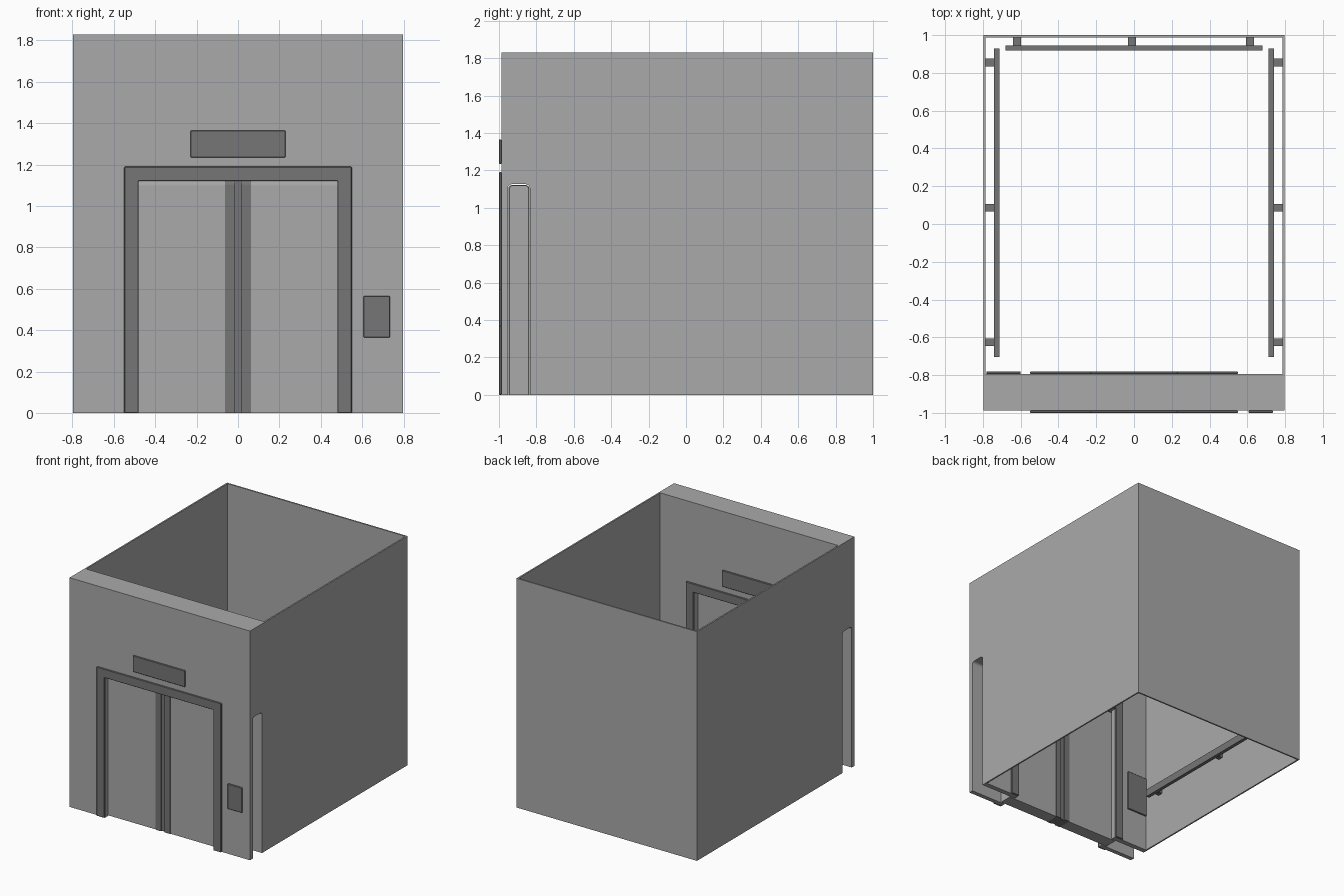
import bpy, bmesh

if "Cube" in bpy.data.objects:
    bpy.data.objects.remove(bpy.data.objects["Cube"])


def material(name, v):
    m = bpy.data.materials.new(name)
    m.diffuse_color = (v, v, v, 1)
    m.use_nodes = True
    m.node_tree.nodes["Principled BSDF"].inputs["Base Color"].default_value = m.diffuse_color
    return m


LIGHT = material("light_grey_metal", 0.40)
DARK = material("dark_grey_metal", 0.18)


def finish(name, bm, mat, bevel=0):
    bmesh.ops.recalc_face_normals(bm, faces=bm.faces)
    me = bpy.data.meshes.new(name)
    bm.to_mesh(me)
    bm.free()
    me.materials.append(mat)
    ob = bpy.data.objects.new(name, me)
    bpy.context.collection.objects.link(ob)
    if bevel:
        b = ob.modifiers.new("soft_edges", 'BEVEL')
        b.width, b.segments = bevel, 1
    return ob


def box(name, x, y, z, mat, bevel=0, round_x=0):
    """Box from (min, max) ranges; round_x rounds the edges running along x."""
    bm = bmesh.new()
    bmesh.ops.create_cube(bm, size=1)
    for v in bm.verts:
        v.co = [r[0] + (c + 0.5) * (r[1] - r[0]) for c, r in zip(v.co, (x, y, z))]
    if round_x:
        edges = [e for e in bm.edges
                 if abs(e.verts[0].co.x - e.verts[1].co.x) > 1e-4
                 and e.verts[0].co.z > z[1] - 1e-4]
        bmesh.ops.bevel(bm, geom=edges, offset=round_x, segments=4,
                        profile=0.5, affect='EDGES')
    return finish(name, bm, mat, bevel)


def door_frame(name, y0, y1):
    """Upside-down U around the doorway."""
    outline = [(-.55, 0), (-.55, 1.19), (.55, 1.19), (.55, 0),
               (.48, 0), (.48, 1.12), (-.48, 1.12), (-.48, 0)]
    bm = bmesh.new()
    f = bm.faces.new([bm.verts.new((x, y0, z)) for x, z in outline])
    ext = bmesh.ops.extrude_face_region(bm, geom=[f])
    for v in ext["geom"]:
        if isinstance(v, bmesh.types.BMVert):
            v.co.y = y1
    return finish(name, bm, DARK, 0.003)


W, T = 0.797, 0.012            # half width, shell thickness
H = 1.83
Y0, Y1 = -0.987, -0.795        # front wall faces

# Thick front wall with a doorway and a sliding-door channel open at both sides
front = box("front_wall", (-W, W), (Y0, Y1), (0, H), LIGHT)
cutters = [
    box("door_channel_cutter", (-1, 1), (-.952, -.835), (-.5, 1.126), LIGHT, round_x=0.022),
    box("doorway_cutter", (-.48, .48), (-1.2, -.6), (-.5, 1.12), LIGHT),
]
for c in cutters:
    c.hide_render = True
    m = front.modifiers.new("cut", 'BOOLEAN')
    m.operation, m.object, m.solver = 'DIFFERENCE', c, 'EXACT'
    bpy.context.view_layer.objects.active = front
    bpy.ops.object.modifier_apply(modifier=m.name)
for c in cutters:
    bpy.data.objects.remove(c)

# Thin shell walls, open above and below
box("back_wall", (-W, W), (1 - T, 1), (0, H), LIGHT)
for s, side in ((-1, "left"), (1, "right")):
    def mx(a, b):
        return tuple(sorted((s * a, s * b)))

    box(side + "_wall", mx(W - T, W), (Y1, 1 - T), (0, H), LIGHT)

    # Sliding door leaf with dark closing edge
    box(side + "_door", mx(.06, .52), (-.945, -.842), (0, 1.12), LIGHT, round_x=0.02)
    box(side + "_door_stile", mx(.017, .064), (-.95, -.837), (0, 1.121), DARK, round_x=0.02)
    box(side + "_door_seal", mx(0, .017), (-.94, -.847), (0, 1.118), DARK)

    # Side handrail and brackets
    box(side + "_handrail", mx(.712, .74), (-.705, .93), (.40, .46), DARK)
    for y in (-.625, .085, .855):
        box(side + "_rail_bracket", mx(.735, W - T), (y - .02, y + .02), (.41, .45), DARK)

# Back handrail and brackets
box("back_handrail", (-.68, .68), (.918, .946), (.40, .46), DARK)
for x in (-.62, -.01, .615):
    box("back_rail_bracket", (x - .021, x + .021), (.94, 1 - T), (.41, .45), DARK)

# Door frames and floor indicators, outside and inside
for name, a, b in (("outer", -1.0, Y0), ("inner", Y1, -.781)):
    door_frame(name + "_door_frame", a, b)
    box(name + "_floor_indicator", (-.23, .23), (a, b), (1.235, 1.365), DARK, 0.003)

# Call panel outside, control panel inside
box("call_panel", (.607, .735), (-1.0, Y0), (.365, .565), DARK, 0.003)
box("control_panel", (-.782, -.60), (Y1, -.781), (.29, .615), DARK, 0.003)
